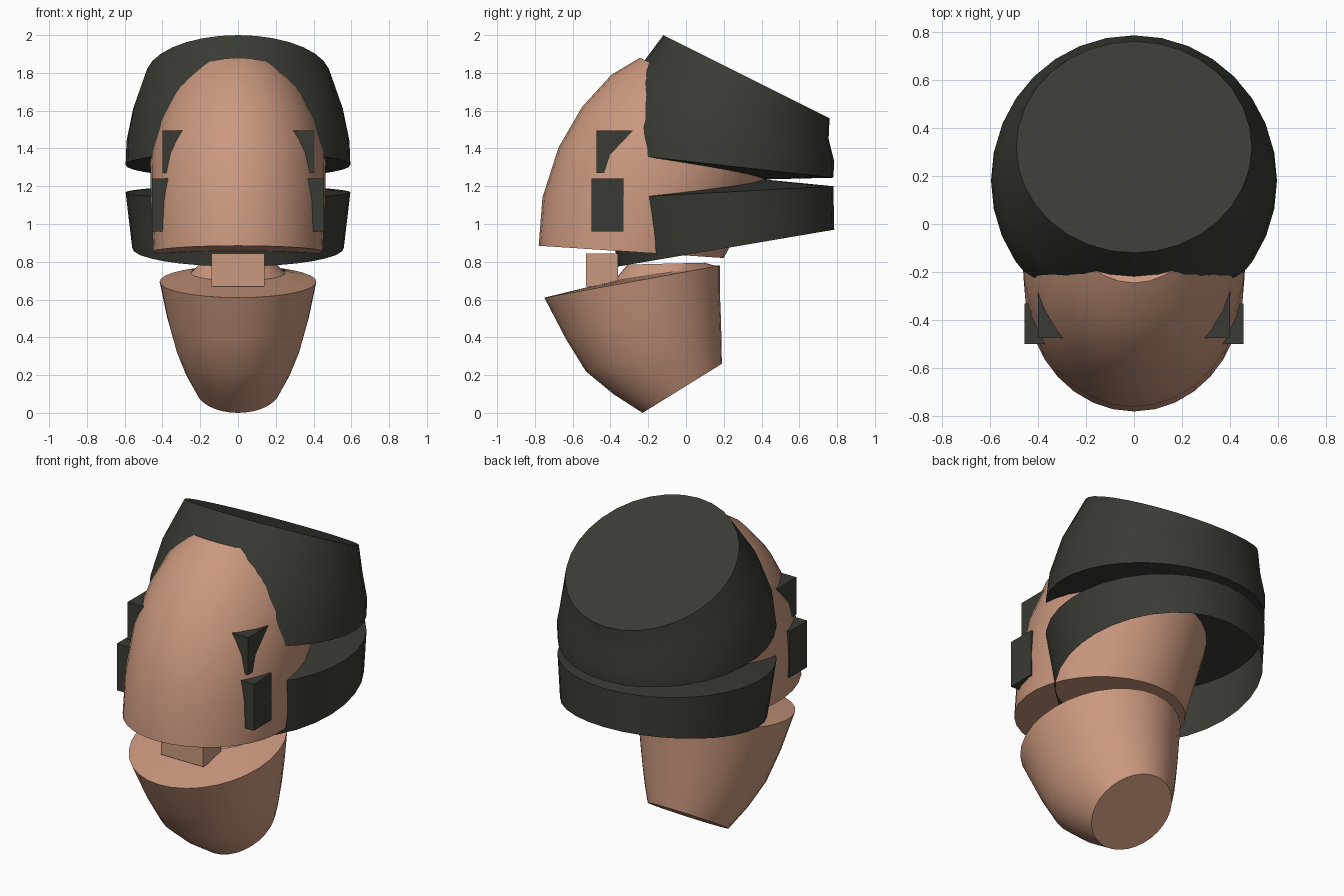
import bpy, bmesh, math

if "Cube" in bpy.data.objects:
    bpy.data.objects.remove(bpy.data.objects["Cube"])

SEG = 32


def material(name, rgb):
    m = bpy.data.materials.new(name)
    m.diffuse_color = (*rgb, 1)
    m.use_nodes = True
    m.node_tree.nodes["Principled BSDF"].inputs["Base Color"].default_value = m.diffuse_color
    return m


skin = material("skin", (0.60, 0.315, 0.21))
dark = material("dark_hair", (0.043, 0.043, 0.034))


def finish(name, bm, mat):
    bmesh.ops.recalc_face_normals(bm, faces=bm.faces)
    me = bpy.data.meshes.new(name)
    bm.to_mesh(me)
    bm.free()
    me.materials.append(mat)
    ob = bpy.data.objects.new(name, me)
    bpy.context.collection.objects.link(ob)
    bpy.ops.object.select_all(action='DESELECT')
    ob.select_set(True)
    bpy.context.view_layer.objects.active = ob
    bpy.ops.object.shade_smooth_by_angle(angle=math.radians(35))
    return ob


def loft(name, rings, mat, start=None, end=None):
    """Tilted ellipses: (front y, front z, back y, back z, half width).
    Ends are 'flat', a (y, z) fan apex, or None for open."""
    bm = bmesh.new()
    loops = []
    for yf, zf, yb, zb, hw in rings:
        loop = []
        for i in range(SEG):
            a = 2 * math.pi * i / SEG
            t = (1 - math.cos(a)) / 2
            loop.append(bm.verts.new((hw * math.sin(a), yf + (yb - yf) * t, zf + (zb - zf) * t)))
        loops.append(loop)
    for a, b in zip(loops, loops[1:]):
        for i in range(SEG):
            j = (i + 1) % SEG
            bm.faces.new((a[i], a[j], b[j], b[i]))
    for loop, cap in ((loops[0], start), (loops[-1], end)):
        if cap == 'flat':
            bm.faces.new(loop)
        elif cap:
            apex = bm.verts.new((0, *cap))
            for i in range(SEG):
                bm.faces.new((loop[i], loop[(i + 1) % SEG], apex))
    return finish(name, bm, mat)


def box(name, lo, hi, mat, mirror=False):
    bm = bmesh.new()
    bmesh.ops.create_cube(bm, size=1)
    for v in bm.verts:
        v.co = [(l + h) / 2 + c * (h - l) for l, h, c in zip(lo, hi, v.co)]
    ob = finish(name, bm, mat)
    if mirror:
        mod = ob.modifiers.new("mirror", 'MIRROR')
        mod.use_axis[0] = True
    return ob


# face, leaning back into the hair
loft("face", [(-.78, .885, .20, .82, .448), (-.76, 1.14, .32, 1.05, .46),
              (-.675, 1.405, .42, 1.25, .465), (-.55, 1.62, .50, 1.38, .435),
              (-.395, 1.79, .55, 1.45, .39), (-.245, 1.88, .58, 1.50, .33)],
     skin, 'flat', 'flat')

# upper hair with slanted flat crown and conical underside
loft("upper_hair", [(-.42, 1.38, .78, 1.245, .595), (-.39, 1.55, .785, 1.33, .59),
                    (-.29, 1.77, .755, 1.45, .555), (-.12, 2.0, .76, 1.56, .49)],
     dark, (.37, 1.235), 'flat')

# lower hair band, open below
loft("lower_hair", [(-.36, .775, .785, .97, .56), (-.42, 1.135, .78, 1.20, .595)],
     dark, None, (.37, 1.24))

# jaw and neck, with a raised plateau on top
loft("neck", [(-.23, 0, .19, .26, .225), (-.385, .10, .188, .35, .28),
              (-.53, .22, .186, .47, .33), (-.635, .39, .18, .62, .375),
              (-.75, .61, .18, .78, .415), (-.38, .70, .15, .78, .25),
              (-.31, .785, .10, .795, .20)],
     skin, 'flat', 'flat')

# mouth
box("mouth_block", (-.14, -.53, .67), (.14, -.36, .845), skin)

# blocks on both sides of the face
box("temple_blocks", (.2, -.475, 1.27), (.4, -.27, 1.495), dark, True)
box("cheek_blocks", (.2, -.50, .96), (.455, -.33, 1.24), dark, True)
